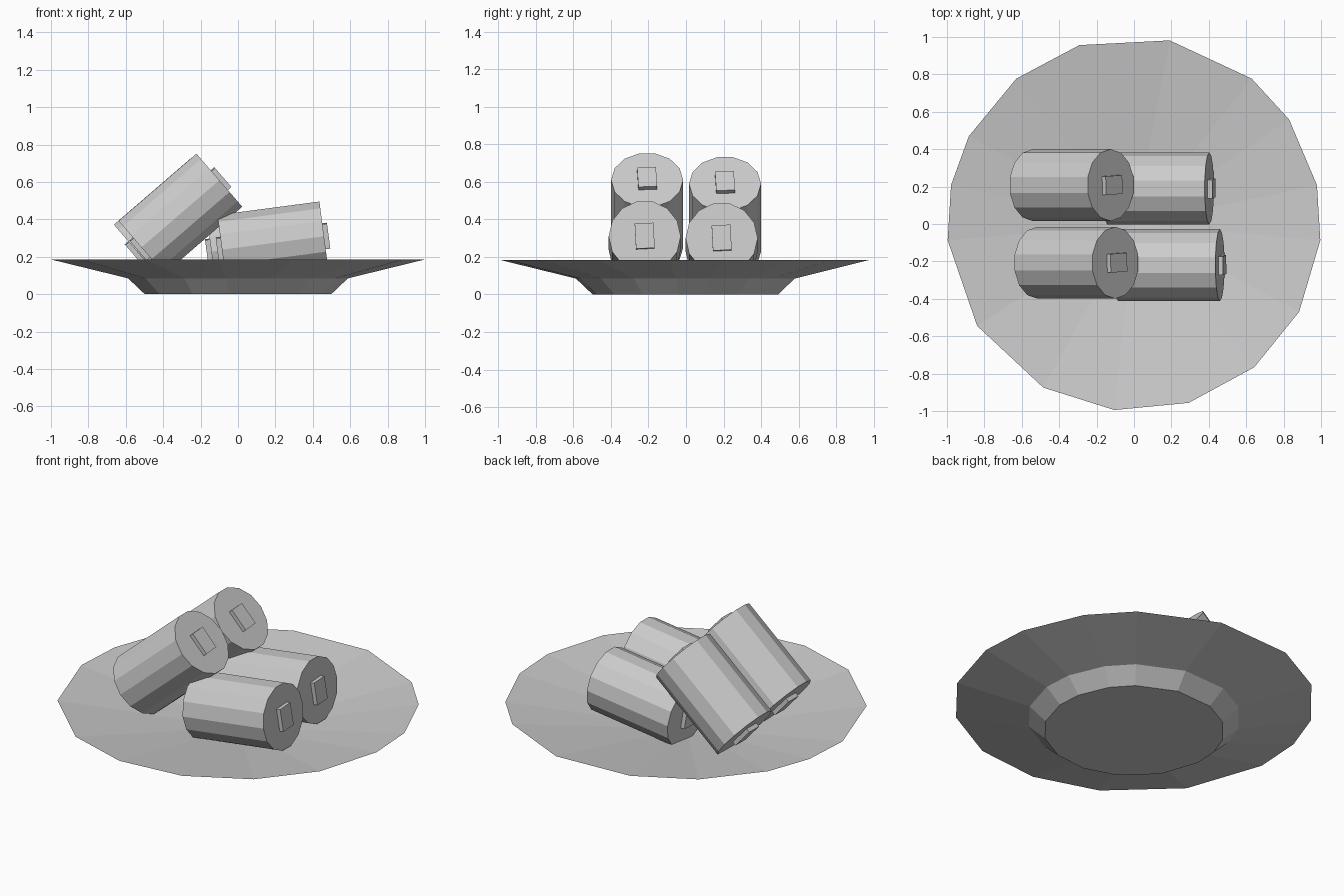
import bpy, bmesh
from math import sin, cos, radians
from mathutils import Matrix

if "Cube" in bpy.data.objects:
    bpy.data.objects.remove(bpy.data.objects["Cube"])


def make_object(name, bm):
    bmesh.ops.recalc_face_normals(bm, faces=bm.faces)
    mesh = bpy.data.meshes.new(name)
    bm.to_mesh(mesh)
    bm.free()
    ob = bpy.data.objects.new(name, mesh)
    bpy.context.collection.objects.link(ob)
    return ob


# Plate: irregular low-poly rim, stepped underside, shallow dished top
RIM_ANGLES = [-5, 12, 34, 51, 79, 107, 129, 152, 168, 185, 213, 241, 264, 287, 310, 332]
bm = bmesh.new()
rings = []
for r, z in [(0.5, 0.0), (0.59, 0.085), (1.0, 0.185)]:
    rings.append([bm.verts.new((r * cos(radians(a)), r * sin(radians(a)), z))
                  for a in RIM_ANGLES])
n = len(RIM_ANGLES)
bm.faces.new(rings[0])
for lo, hi in zip(rings, rings[1:]):
    for i in range(n):
        j = (i + 1) % n
        bm.faces.new((lo[i], lo[j], hi[j], hi[i]))
dish = bm.verts.new((0, 0, 0.035))
for i in range(n):
    bm.faces.new((rings[-1][i], rings[-1][(i + 1) % n], dish))
make_object("plate", bm)


# Rolls: a faceted cylinder with a square filling poking out of both ends
def add_roll(name, centre, tilt):
    place = Matrix.Translation(centre) @ Matrix.Rotation(radians(-tilt), 4, 'Y')
    bm = bmesh.new()
    bmesh.ops.create_cone(bm, cap_ends=True, segments=14, radius1=0.192, radius2=0.192,
                          depth=0.55, matrix=Matrix.Rotation(radians(90), 4, 'Y'))
    make_object(name + "_wrap", bm).matrix_world = place
    bm = bmesh.new()
    bmesh.ops.create_cube(bm, size=1, matrix=Matrix.Rotation(radians(3), 4, 'X')
                          @ Matrix.Diagonal((0.60, 0.10, 0.135, 1)))
    make_object(name + "_filling", bm).matrix_world = place


add_roll("leaning_roll_front", (-0.308, -0.207, 0.43), 40.8)
add_roll("leaning_roll_back", (-0.333, 0.208, 0.41), 40.8)
add_roll("lying_roll_front", (0.187, -0.22, 0.274), 7.5)
add_roll("lying_roll_back", (0.13, 0.19, 0.264), 7.5)
